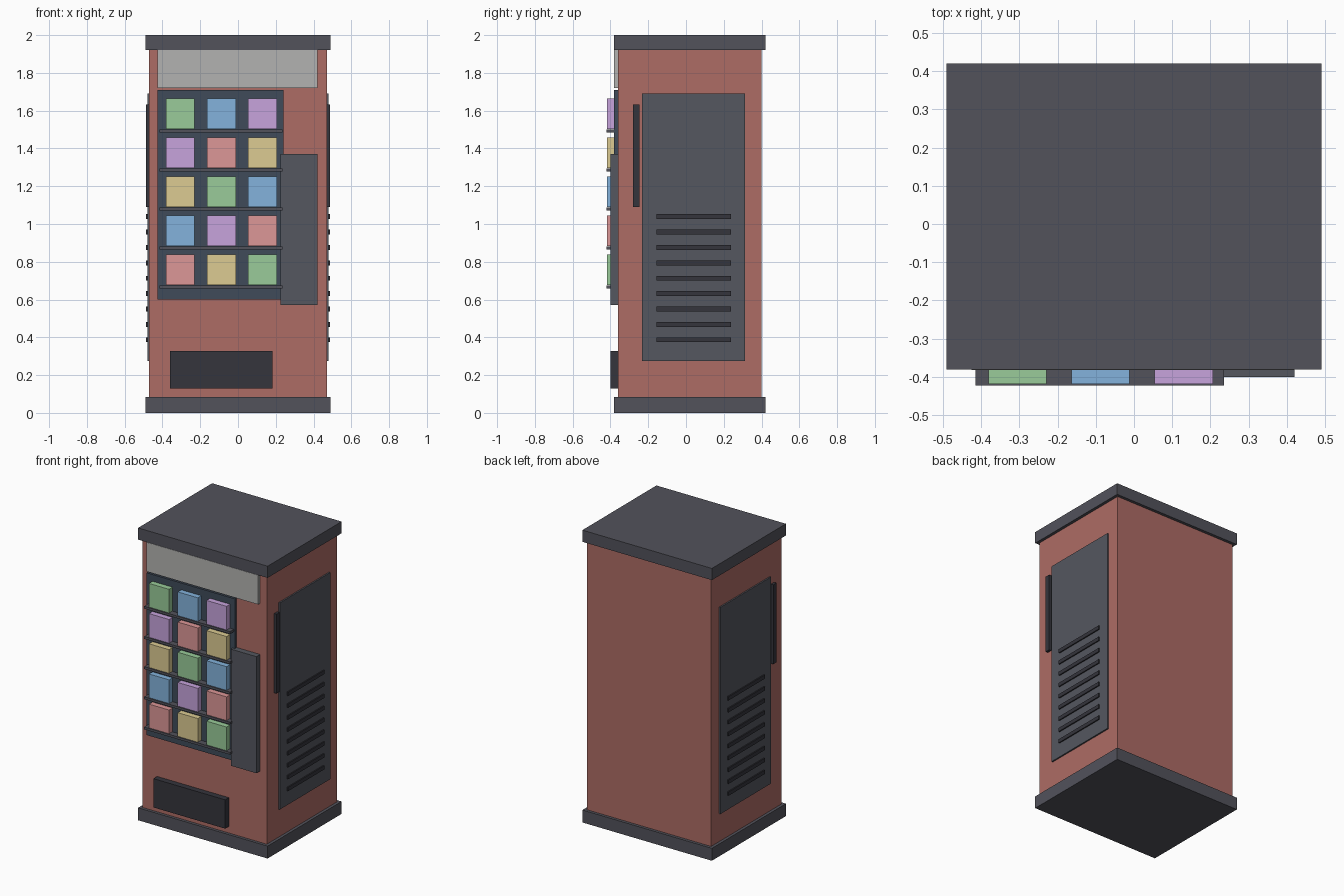
import bpy, bmesh

if "Cube" in bpy.data.objects:
    bpy.data.objects.remove(bpy.data.objects["Cube"])


def material(name, rgb):
    m = bpy.data.materials.new(name)
    m.diffuse_color = (*rgb, 1)
    m.use_nodes = True
    m.node_tree.nodes["Principled BSDF"].inputs["Base Color"].default_value = m.diffuse_color
    return m


RED = material("red_paint", (0.42, 0.15, 0.13))
TRIM = material("trim_grey", (0.085, 0.085, 0.105))
PANEL = material("panel_grey", (0.09, 0.095, 0.115))
DARK = material("dark_grey", (0.035, 0.035, 0.045))
BACK = material("display_blue_grey", (0.05, 0.07, 0.1))
SIGN = material("sign_grey", (0.45, 0.45, 0.44))
COLOURS = {
    "G": material("green", (0.32, 0.6, 0.32)),
    "B": material("blue", (0.23, 0.45, 0.72)),
    "P": material("purple", (0.57, 0.37, 0.72)),
    "R": material("rose", (0.72, 0.31, 0.31)),
    "Y": material("yellow", (0.72, 0.6, 0.29)),
}


def box(name, x, y, z, mat):
    """Box from (min, max) ranges along each axis."""
    bm = bmesh.new()
    bmesh.ops.create_cube(bm, size=1)
    for v in bm.verts:
        for i, (lo, hi) in enumerate((x, y, z)):
            v.co[i] = (lo + hi) / 2 + v.co[i] * (hi - lo)
    mesh = bpy.data.meshes.new(name)
    bm.to_mesh(mesh)
    bm.free()
    mesh.materials.append(mat)
    obj = bpy.data.objects.new(name, mesh)
    bpy.context.collection.objects.link(obj)
    return obj


def both_sides(name, x, y, z, mat):
    """Box on the right side, mirrored to the left."""
    box(name, x, y, z, mat).modifiers.new("mirror", "MIRROR")


# Cabinet with base and top slabs
box("cabinet", (-0.47, 0.47), (-0.36, 0.40), (0.08, 1.925), RED)
box("base", (-0.49, 0.49), (-0.38, 0.42), (0, 0.085), TRIM)
box("top_cap", (-0.49, 0.49), (-0.38, 0.42), (1.92, 2.0), TRIM)

# Front panels
box("sign_panel", (-0.425, 0.42), (-0.382, -0.35), (1.72, 1.92), SIGN)
box("display_back", (-0.425, 0.242), (-0.38, -0.35), (0.60, 1.71), BACK)
box("control_panel", (0.226, 0.42), (-0.40, -0.35), (0.572, 1.37), PANEL)
box("pickup_flap", (-0.36, 0.183), (-0.40, -0.35), (0.13, 0.327), DARK)

# Shelves and product packs
for row, codes in enumerate(("GBP", "PRY", "YGB", "BPR", "RYG")):
    z = 1.502 - row * 0.2065
    box(f"shelf_{row + 1}", (-0.415, 0.235), (-0.422, -0.37), (z - 0.018, z - 0.002), TRIM)
    for col, code in enumerate(codes):
        x = -0.381 + col * 0.2175
        box(f"product_{row + 1}_{col + 1}", (x, x + 0.152), (-0.418, -0.37),
            (z, z + 0.162), COLOURS[code])

# Side panels, handles and vent slats
both_sides("side_panel", (0.46, 0.48), (-0.233, 0.312), (0.276, 1.69), PANEL)
both_sides("side_handle", (0.46, 0.488), (-0.28, -0.247), (1.09, 1.633), DARK)
for i in range(9):
    z = 0.387 + i * 0.0815
    both_sides(f"vent_slat_{i + 1}", (0.47, 0.488), (-0.155, 0.237), (z - 0.013, z + 0.013), DARK)
